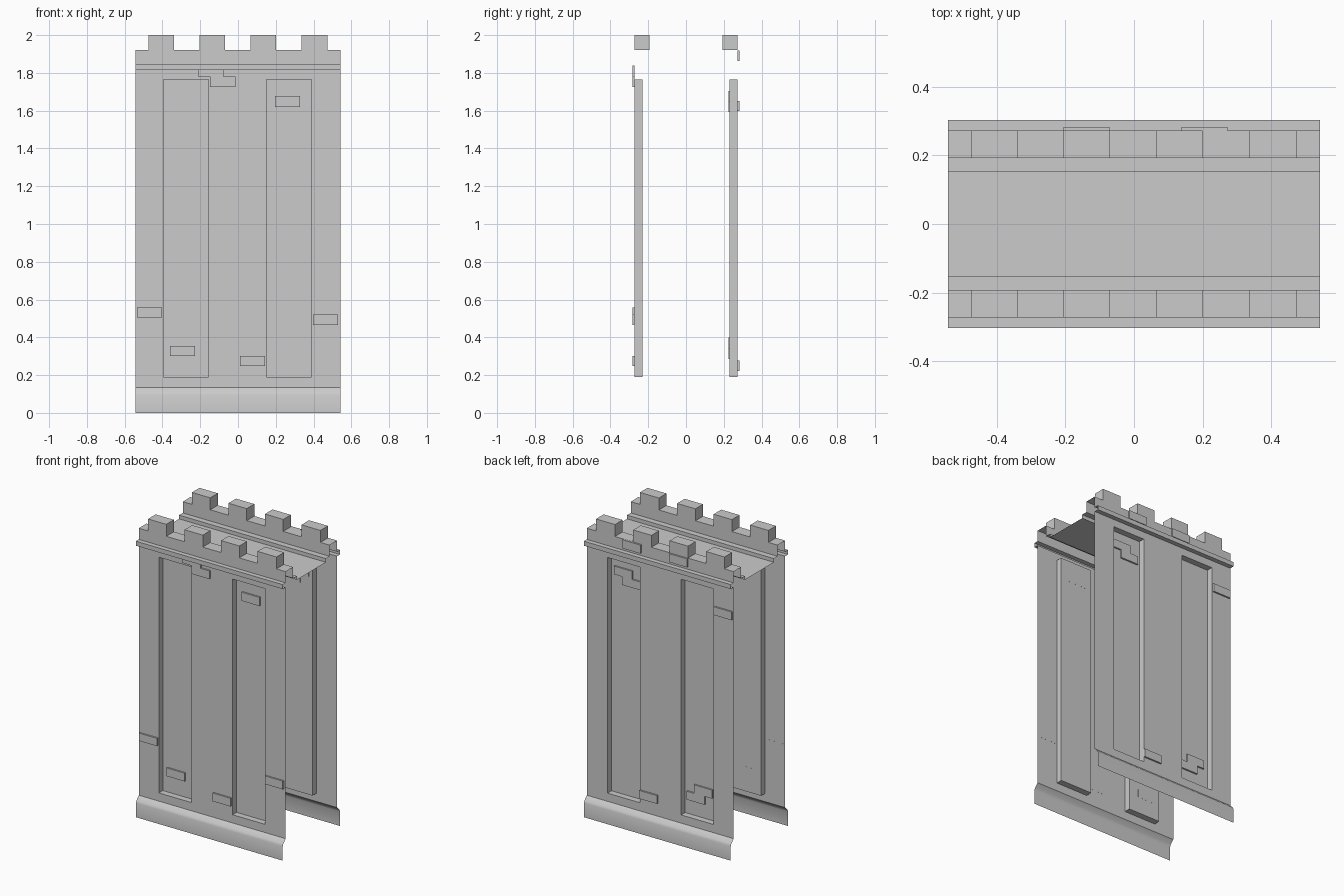
import bpy, bmesh

if "Cube" in bpy.data.objects:
    bpy.data.objects.remove(bpy.data.objects["Cube"])

HX = 0.543                                # half length of the wall
FACE, RECESS, INNER = -0.272, -0.23, -0.192
PANELS = [(-0.395, -0.155), (0.15, 0.39)]
PZ = (0.19, 1.765)
MERLONS = [(-0.475, -0.34), (-0.205, -0.07), (0.065, 0.20), (0.335, 0.475)]


def finish(name, bm, mirror=True, smooth=False):
    bmesh.ops.remove_doubles(bm, verts=bm.verts, dist=1e-5)
    me = bpy.data.meshes.new(name)
    bm.to_mesh(me)
    bm.free()
    ob = bpy.data.objects.new(name, me)
    bpy.context.collection.objects.link(ob)
    for p in me.polygons:
        p.use_smooth = smooth
    if mirror:
        m = ob.modifiers.new("mirror", 'MIRROR')
        m.use_axis = (False, True, False)
    return ob


def quad(bm, *pts):
    bm.faces.new([bm.verts.new(p) for p in pts])


def strip(bm, profile, x0=-HX, x1=HX):
    """Sweep a (y, z) profile along x as an open sheet."""
    for (ya, za), (yb, zb) in zip(profile, profile[1:]):
        quad(bm, (x0, ya, za), (x1, ya, za), (x1, yb, zb), (x0, yb, zb))


# Flared base skirt
bm = bmesh.new()
strip(bm, [(-0.303, 0), (-0.303, 0.095), (-0.297, 0.11), (FACE, 0.135)])
finish("base_skirt", bm, smooth=True)

# Main wall with two sunken panels
bm = bmesh.new()
xs = [-HX] + [x for p in PANELS for x in p] + [HX]
z0, z1 = PZ
for i, (a, b) in enumerate(zip(xs, xs[1:])):
    strip(bm, [(FACE, 0.135), (FACE, z0)], a, b)
    strip(bm, [(FACE, z1), (FACE, 1.815)], a, b)
    if i % 2:
        strip(bm, [(FACE, z0), (RECESS, z0), (RECESS, z1), (FACE, z1)], a, b)
        quad(bm, (a, FACE, z0), (a, RECESS, z0), (a, RECESS, z1), (a, FACE, z1))
        quad(bm, (b, FACE, z1), (b, RECESS, z1), (b, RECESS, z0), (b, FACE, z0))
    else:
        strip(bm, [(FACE, z0), (FACE, z1)], a, b)
finish("panelled_wall", bm)

# Ledge moulding and parapet front, then inner parapet, step and walkway
bm = bmesh.new()
strip(bm, [(FACE, 1.815), (-0.303, 1.815), (-0.303, 1.845), (FACE, 1.845), (FACE, 1.92)])
strip(bm, [(INNER, 1.92), (INNER, 1.845), (-0.153, 1.845), (-0.153, 1.82), (0, 1.82)])
finish("ledge_and_walkway", bm)

# Battlements: gaps at parapet height, merlons raised
bm = bmesh.new()
xs = [-HX] + [x for m in MERLONS for x in m] + [HX]
for i, (a, b) in enumerate(zip(xs, xs[1:])):
    if i % 2:
        strip(bm, [(FACE, 1.92), (FACE, 2), (INNER, 2), (INNER, 1.92)], a, b)
        quad(bm, (a, INNER, 1.92), (a, FACE, 1.92), (a, FACE, 2), (a, INNER, 2))
        quad(bm, (b, FACE, 1.92), (b, INNER, 1.92), (b, INNER, 2), (b, FACE, 2))
    else:
        strip(bm, [(FACE, 1.92), (INNER, 1.92)], a, b)
finish("battlements", bm)


def bricks(name, side, spots):
    """Raised bricks, given as (left x, bottom z, height, in recess)."""
    bm = bmesh.new()
    for x, z, h, sunk in spots:
        near = RECESS if sunk else FACE
        y0, y1 = near - 0.011, near + (0.006 if sunk and side > 0 else 0.0005)
        cube = bmesh.ops.create_cube(bm, size=1)["verts"]
        for v in cube:
            v.co = (x + 0.0665 + v.co.x * 0.133,
                    -side * ((y0 + y1) / 2 + v.co.y * (y1 - y0)),
                    z + h / 2 + v.co.z * h)
    bmesh.ops.recalc_face_normals(bm, faces=bm.faces)
    finish(name, bm, mirror=False)


bricks("front_bricks", -1, [
    (-0.535, 0.505, 0.052, False), (-0.36, 0.30, 0.055, True),
    (0.01, 0.247, 0.055, False), (0.396, 0.465, 0.055, False),
    (0.195, 1.62, 0.058, True), (-0.147, 1.725, 0.055, False),
    (-0.211, 1.78, 0.058, False)])
bricks("back_bricks", 1, [
    (-0.205, 1.862, 0.057, False), (0.139, 1.862, 0.057, False),
    (0.232, 1.648, 0.055, True), (0.17, 1.593, 0.055, True),
    (-0.535, 1.597, 0.055, False), (0.017, 0.222, 0.055, False),
    (-0.36, 0.342, 0.057, True), (-0.306, 0.286, 0.056, True)])
